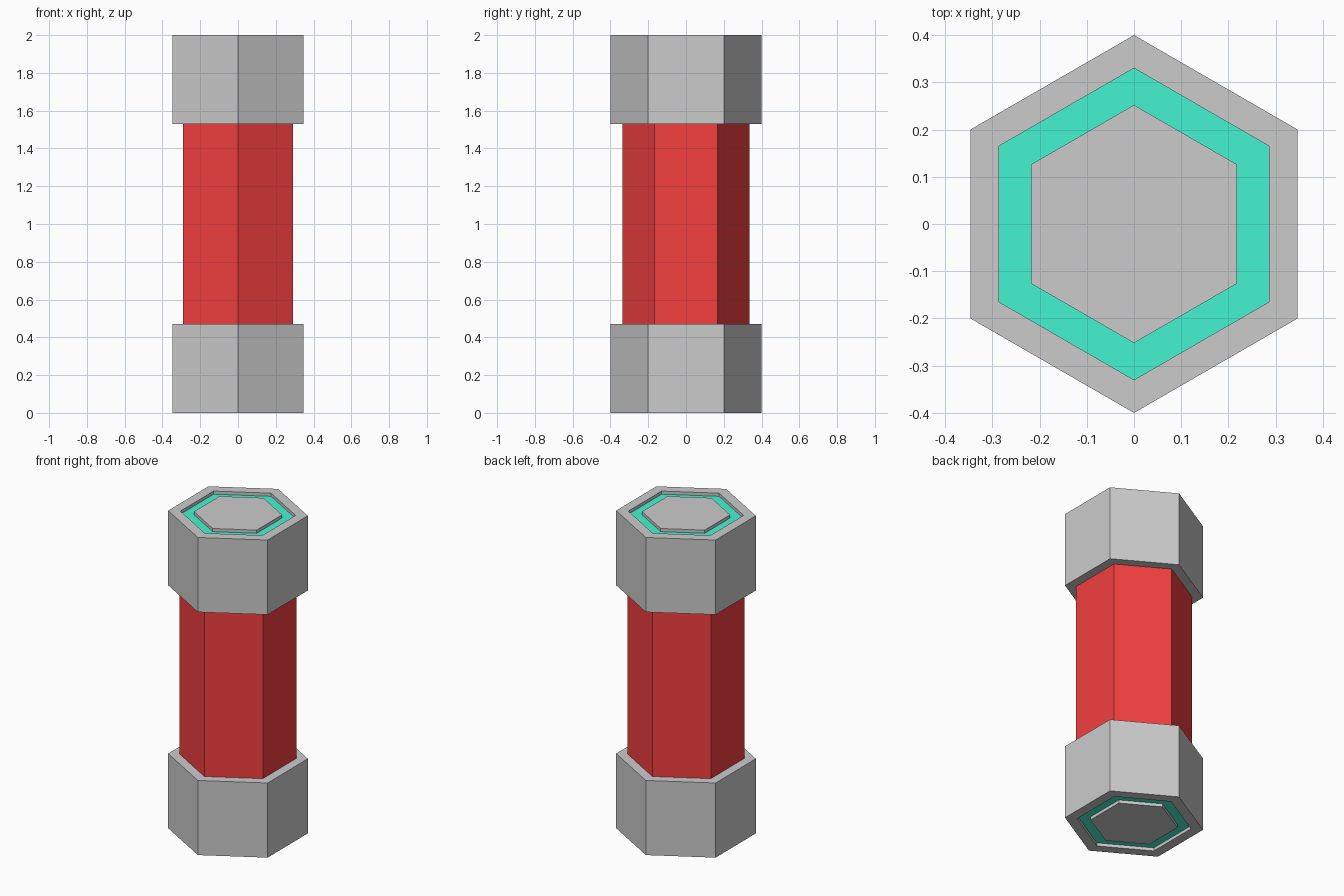
import bpy
import bmesh
from math import cos, sin, pi

if "Cube" in bpy.data.objects:
    bpy.data.objects.remove(bpy.data.objects["Cube"])

SIDES = 6


def material(name, color):
    mat = bpy.data.materials.new(name)
    mat.diffuse_color = (*color, 1)
    mat.use_nodes = True
    mat.node_tree.nodes["Principled BSDF"].inputs["Base Color"].default_value = mat.diffuse_color
    return mat


def hex_stack(name, profile, colors=None, mats=()):
    """Closed six-sided solid through (radius, z) rings; colors maps band index to slot."""
    bm = bmesh.new()
    rings = [[bm.verts.new((r * cos(pi / 2 + 2 * pi * i / SIDES),
                            r * sin(pi / 2 + 2 * pi * i / SIDES), z))
              for i in range(SIDES)] for r, z in profile]
    for band, (a, b) in enumerate(zip(rings, rings[1:])):
        for i in range(SIDES):
            j = (i + 1) % SIDES
            face = bm.faces.new((a[i], a[j], b[j], b[i]))
            face.material_index = (colors or {}).get(band, 0)
    bm.faces.new(rings[0][::-1])
    bm.faces.new(rings[-1])
    bmesh.ops.recalc_face_normals(bm, faces=bm.faces)
    mesh = bpy.data.meshes.new(name)
    bm.to_mesh(mesh)
    bm.free()
    for mat in mats:
        mesh.materials.append(mat)
    obj = bpy.data.objects.new(name, mesh)
    bpy.context.collection.objects.link(obj)
    return obj


red = material("red", (0.9, 0.05, 0.05))
green = material("green", (0.06, 0.9, 0.64))

# Central tube
hex_stack("body", [(0.335, 0.47), (0.335, 1.53)], mats=[red])

# End caps: outer wall, rim, recessed green ring, raised centre plate
CAP = [(0.4, 0.47), (0.4, 0), (0.33, 0), (0.33, 0.02),
       (0.252, 0.02), (0.252, 0)]
for name, place in (("bottom_cap", lambda z: z), ("top_cap", lambda z: 2 - z)):
    cap = hex_stack(name, [(r, place(z)) for r, z in CAP],
                    colors={3: 1}, mats=[None, green])
